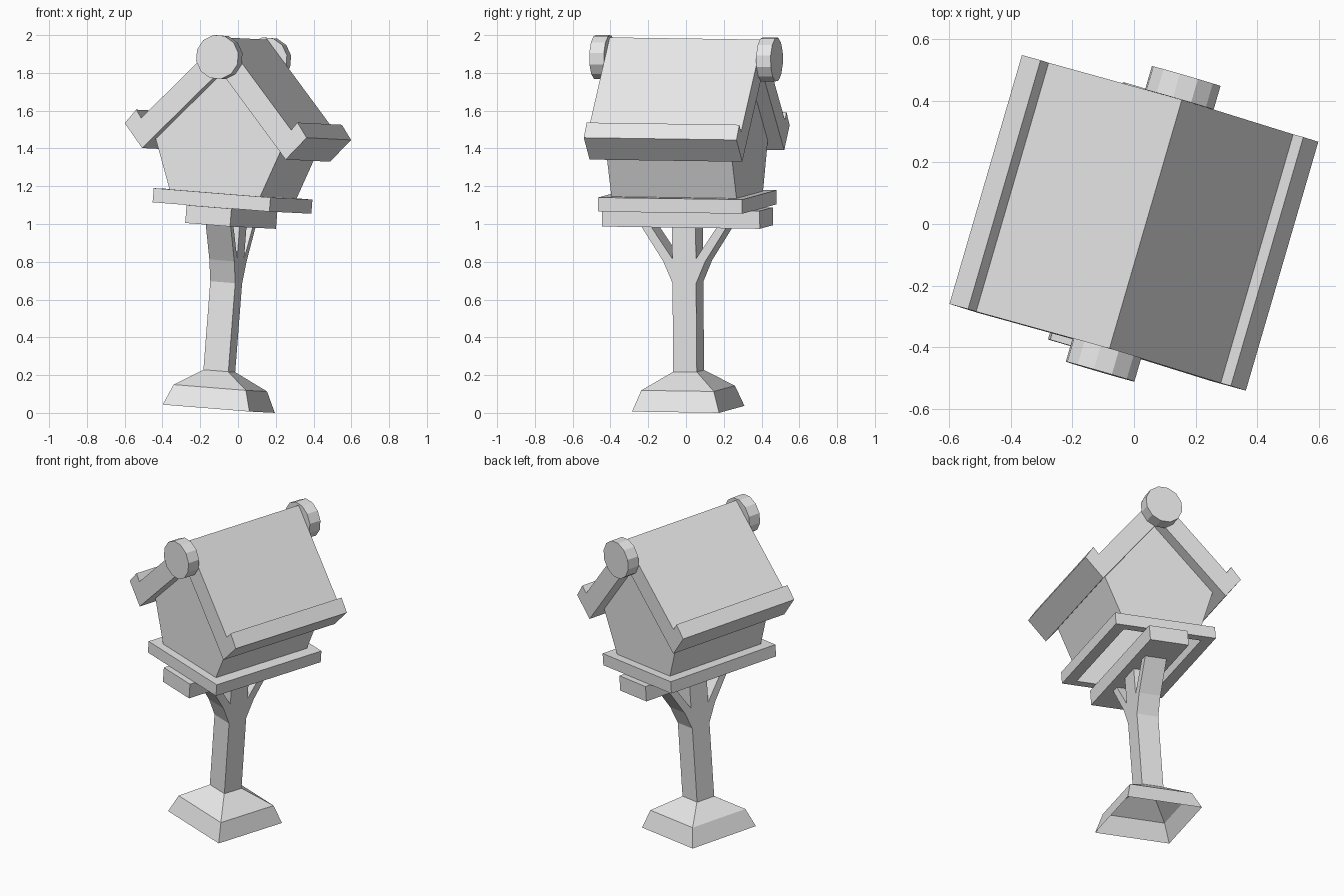
import bpy, bmesh, math
from mathutils import Matrix, Vector

cube = bpy.data.objects.get("Cube")
if cube:
    bpy.data.objects.remove(cube, do_unlink=True)

grey = bpy.data.materials.new("plain_grey")
grey.use_nodes = True
COLOUR = (0.8, 0.8, 0.8, 1)
grey.diffuse_color = COLOUR
grey.node_tree.nodes["Principled BSDF"].inputs["Base Color"].default_value = COLOUR

# The whole birdhouse is turned and leans slightly
LEAN = (Matrix.Translation((-0.102, 0.012, 0.022))
        @ Matrix.Rotation(math.radians(-16.3), 4, 'Z')
        @ Matrix.Rotation(math.radians(4.4), 4, 'Y')
        @ Matrix.Rotation(math.radians(-0.8), 4, 'X'))
SHIFT = -0.013  # everything above the foot sits a little off centre


def finish(name, bm):
    bmesh.ops.recalc_face_normals(bm, faces=bm.faces)
    mesh = bpy.data.meshes.new(name)
    bm.to_mesh(mesh)
    bm.free()
    mesh.materials.append(grey)
    obj = bpy.data.objects.new(name, mesh)
    bpy.context.collection.objects.link(obj)
    obj.matrix_world = LEAN
    return obj


def mirrored(half):
    """Close a half outline (right side) by mirroring it across zero."""
    return half + [(-a, h) for a, h in reversed(half) if a > 0]


def prism(name, outline, half_depth, along='Y', open_bottom=False, centre=0):
    """Extrude an outline both ways along one level axis."""
    bm = bmesh.new()
    rings = []
    for d in (-half_depth, half_depth):
        d += centre
        rings.append([bm.verts.new((a + SHIFT, d, h) if along == 'Y' else (d + SHIFT, a, h))
                      for a, h in outline])
    near, far = rings
    bm.faces.new(near)
    bm.faces.new(far)
    low = min(h for a, h in outline)
    n = len(outline)
    for i in range(n):
        j = (i + 1) % n
        if open_bottom and outline[i][1] == low and outline[j][1] == low:
            continue
        bm.faces.new((near[i], near[j], far[j], far[i]))
    return finish(name, bm)


def stacked_loops(name, loops, closed=False):
    """Skin rectangular loops given as (half x, half y, height, x shift)."""
    bm = bmesh.new()
    rings = [[bm.verts.new((sx * x + dx, sy * y, h))
              for sx, sy in ((-1, -1), (1, -1), (1, 1), (-1, 1))]
             for x, y, h, dx in loops]
    pairs = list(zip(rings, rings[1:]))
    if closed:
        pairs.append((rings[-1], rings[0]))
    for a, b in pairs:
        for i in range(4):
            j = (i + 1) % 4
            bm.faces.new((a[i], a[j], b[j], b[i]))
    return finish(name, bm)


# Flared foot, open underneath
stacked_loops("foot", [(0.24, 0.24, 0, 0), (0.2, 0.2, 0.11, 0),
                       (0.068, 0.065, 0.2, SHIFT)])

# Post that forks into two side braces
prism("forked_post", mirrored([(0.065, 0.195), (0.065, 0.67), (0.115, 0.785),
                               (0.238, 0.975), (0.185, 0.975), (0.065, 0.8),
                               (0.065, 0.975)]), 0.069, along='X')

# Beam resting on the post
prism("beam", mirrored([(0.124, 0.97), (0.124, 1.065)]), 0.435)

# Floor frame around the foot of the walls
LOW, HIGH = 1.065, 1.14
stacked_loops("floor_frame", [(0.323, 0.397, LOW, SHIFT), (0.323, 0.397, HIGH, SHIFT),
                              (0.25, 0.345, HIGH, SHIFT), (0.25, 0.345, LOW, SHIFT)],
              closed=True)

# Flared walls with gables, open underneath
prism("walls", mirrored([(0.25, 1.138), (0.35, 1.405), (0, 1.79)]), 0.345,
      open_bottom=True)

# Roof with raised lips along the eaves
outer = [(0.397, 1.347), (0.503, 1.471), (0.446, 1.547), (0.415, 1.505), (0, 1.965)]
prism("roof", mirrored(outer) + [(0, 1.787)], 0.421)

# Round caps at both ends of the ridge
SIDES = 12
circle = [(0.118 * math.cos(math.tau * (i + 0.5) / SIDES),
           1.86 + 0.118 * math.sin(math.tau * (i + 0.5) / SIDES)) for i in range(SIDES)]
for label, side in (("front", -1), ("back", 1)):
    prism(label + "_ridge_cap", circle, 0.04, centre=side * 0.46)
